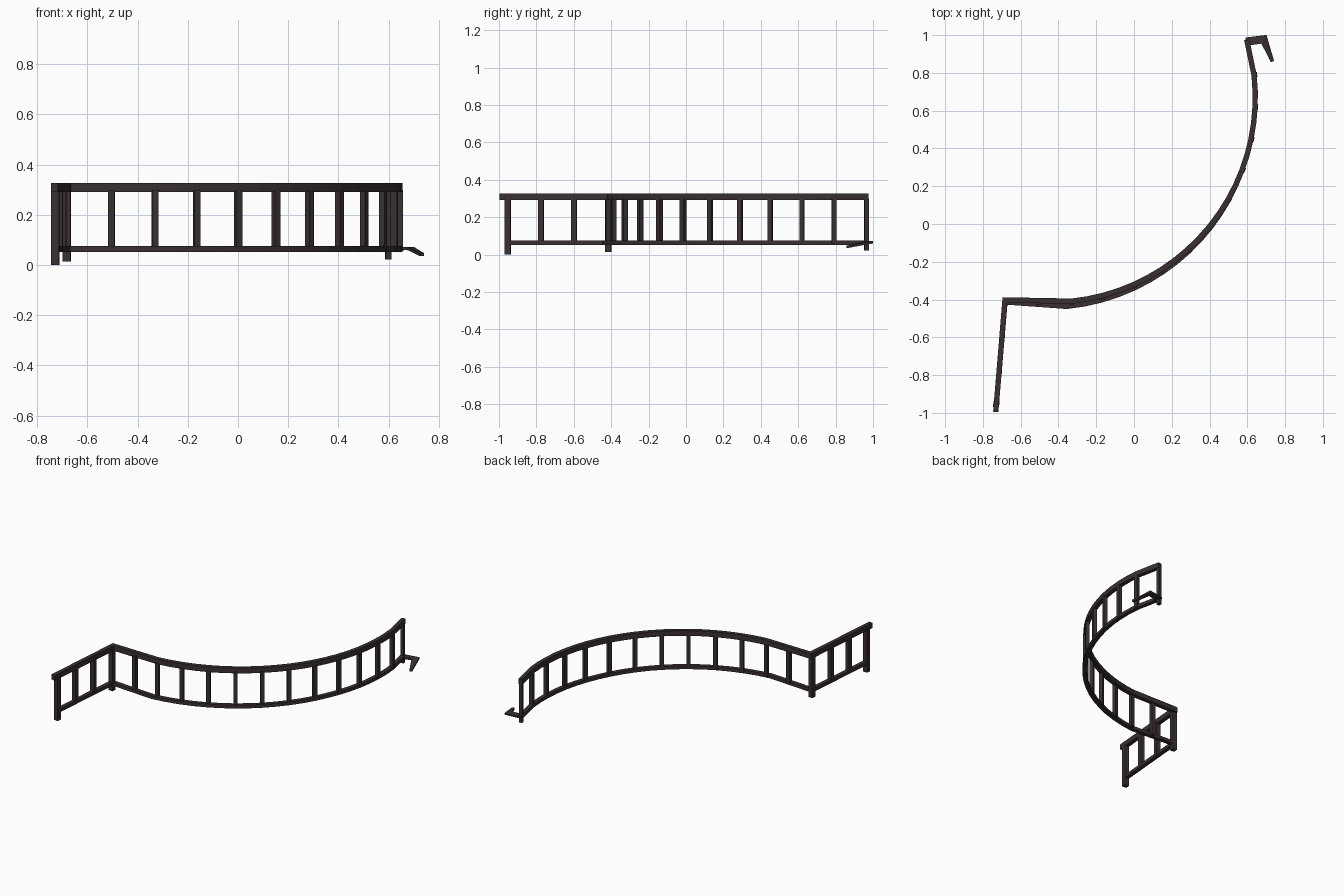
import bpy, bmesh, math
from mathutils import Vector

if "Cube" in bpy.data.objects:
    bpy.data.objects.remove(bpy.data.objects["Cube"])

mat = bpy.data.materials.new("dark_wood")
mat.diffuse_color = (0.042, 0.03, 0.03, 1)
mat.use_nodes = True
mat.node_tree.nodes["Principled BSDF"].inputs["Base Color"].default_value = mat.diffuse_color


def finish(name, bm):
    bmesh.ops.recalc_face_normals(bm, faces=bm.faces)
    me = bpy.data.meshes.new(name)
    bm.to_mesh(me)
    bm.free()
    me.materials.append(mat)
    ob = bpy.data.objects.new(name, me)
    bpy.context.collection.objects.link(ob)
    return ob


def sweep(name, pts, widths, height):
    """Rectangular bar along a path, with mitred corners."""
    bm = bmesh.new()
    pts = [Vector(p) for p in pts]
    rings = []
    for i, p in enumerate(pts):
        a = (p - pts[i - 1]).xy.normalized() if i else None
        b = (pts[i + 1] - p).xy.normalized() if i < len(pts) - 1 else None
        a, b = a or b, b or a
        t = (a + b).normalized()
        k = 1 / max(t.dot(a), 0.5)
        n = Vector((-t.y, t.x, 0)) * widths[i] / 2 * k
        h = Vector((0, 0, height / 2))
        rings.append([bm.verts.new(v) for v in (p + n + h, p - n + h, p - n - h, p + n - h)])
    for r, s in zip(rings, rings[1:]):
        for j in range(4):
            bm.faces.new((r[j], r[(j + 1) % 4], s[(j + 1) % 4], s[j]))
    bm.faces.new(rings[0])
    bm.faces.new(rings[-1])
    return finish(name, bm)


def post(name, x, y, z0, z1, w, angle):
    half = Vector((math.cos(angle), math.sin(angle), 0)) * w / 2
    c = Vector((x, y, (z0 + z1) / 2))
    return sweep(name, [c - half, c + half], [w, w], z1 - z0)


# Plan of the curve
CX, CY, R = -0.447, 0.67, 1.089
A0, A1 = math.radians(-84), math.radians(6.3)


def rail_path(z, start_y, shift):
    pts = [(-0.732 + (start_y + 0.995) * 0.08, start_y, z), (-0.683, -0.402 - max(0, shift) * 0.5, z)]
    n = 20
    for i in range(n + 1):
        f = i / n
        a = A0 + (A1 - A0) * f - shift * max(0, 1 - f * 4)
        r = R + shift * max(0, 1 - f * 1.5)
        pts.append((CX + r * math.cos(a), CY + r * math.sin(a), z))
    pts.append((0.597, 0.974, z))
    return pts


# Rails
top = rail_path(0.3095, -0.995, -0.004)
sweep("top_rail", top, [0.028] * len(top), 0.036)
low = rail_path(0.064, -0.955, 0.021)
sweep("bottom_rail", low, [0.028] * len(low), 0.023)

# Main posts
post("start_post", -0.729, -0.953, 0.0, 0.30, 0.032, math.radians(85))
post("corner_post", -0.682, -0.415, 0.015, 0.32, 0.032, math.radians(85))
post("end_post", 0.599, 0.964, 0.022, 0.30, 0.023, math.radians(101))

# Balusters
for y in (-0.776, -0.598):
    post("baluster", -0.683 + (y + 0.412) * 0.083, y, 0.06, 0.3, 0.029, math.radians(85))
post("baluster", -0.505, -0.414, 0.06, 0.3, 0.027, math.radians(-2))
for x, y in ((-0.33, -0.418), (-0.165, -0.382), (0, -0.325), (0.15, -0.243), (0.284, -0.14),
             (0.403, -0.015), (0.5, 0.13), (0.574, 0.29), (0.621, 0.45), (0.643, 0.62), (0.635, 0.79)):
    a = math.atan2(y - CY, x - CX)
    r = R + 0.004
    post("baluster", CX + r * math.cos(a), CY + r * math.sin(a), 0.06, 0.3, 0.025, a)

# Hooked tail of the bottom rail
sweep("rail_tail",
      [(0.592, 0.965, 0.063), (0.688, 0.978, 0.066), (0.733, 0.86, 0.041)],
      [0.044, 0.042, 0.018], 0.012)
